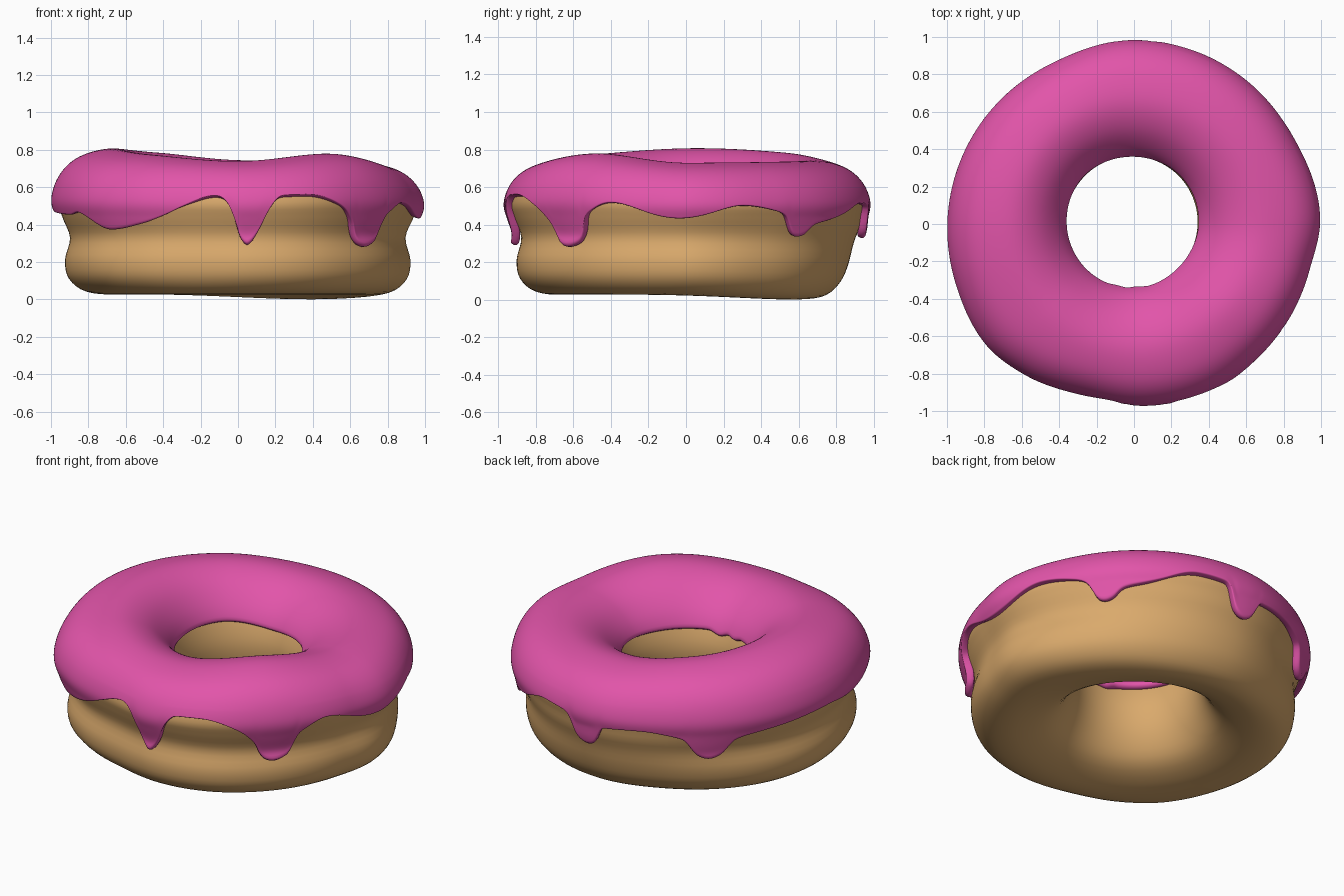
import bpy, math

if "Cube" in bpy.data.objects:
    bpy.data.objects.remove(bpy.data.objects["Cube"])

# Periodic, overshoot-free curve through (angle in degrees, value) pairs
def ring_curve(pts):
    pts = sorted(pts)
    n = len(pts)
    xs = [p[0] for p in pts] + [pts[0][0] + 360]
    ys = [p[1] for p in pts] + [pts[0][1]]
    d = [(ys[i + 1] - ys[i]) / (xs[i + 1] - xs[i]) for i in range(n)]
    m = [0 if d[i - 1] * d[i] <= 0 else 2 * d[i - 1] * d[i] / (d[i - 1] + d[i]) for i in range(n)]
    m.append(m[0])

    def f(a):
        a = (a - xs[0]) % 360 + xs[0]
        i = max(k for k in range(n) if xs[k] <= a)
        h = xs[i + 1] - xs[i]
        t = (a - xs[i]) / h
        return ((1 + 2 * t) * (1 - t) ** 2 * ys[i] + t * (1 - t) ** 2 * h * m[i]
                + t * t * (3 - 2 * t) * ys[i + 1] + t * t * (t - 1) * h * m[i + 1])
    return f

# Dough cross-section (radius, height), from underside outward, over the top, into the hole
PROFILE = [(.65, .03), (.80, .042), (.885, .11), (.905, .21), (.88, .33), (.92, .44), (.94, .52),
           (.90, .62), (.81, .69), (.66, .72), (.53, .68), (.43, .59), (.38, .49),
           (.36, .37), (.39, .22), (.48, .09)]
N = len(PROFILE)

top_height = ring_curve([(-135, .775), (-90, .74), (-45, .78), (0, .73), (45, .735),
                         (90, .745), (130, .785), (175, .808)])
swell = ring_curve([(-160, .03), (-141, .045), (-126, .02), (-104, -.02), (-86, .0), (-65, .01),
                    (-45, 0), (-15, -.005), (2, .02), (30, -.005), (52, .0), (90, .008),
                    (115, -.01), (136, 0), (180, .022)])
# Lower rim of the icing: lobes, gaps and drips
rim = ring_curve([(-170, .47), (-154, .46), (-149, .475), (-135, .38), (-122, .415), (-108, .50),
                  (-97, .545), (-92.5, .51), (-90, .35), (-87, .28), (-83.5, .35), (-80, .49),
                  (-76, .545), (-67, .55), (-55, .50), (-50, .42), (-47, .30), (-43, .275),
                  (-37, .31), (-34, .46), (-25, .515), (-2, .44), (18, .50), (31, .475),
                  (35, .44), (37, .355), (40, .335), (43, .35), (46, .40), (54, .43), (72, .51),
                  (83, .50), (86, .36), (90, .33), (93, .35), (96, .46), (110, .475), (124, .43),
                  (129, .32), (133, .295), (137, .32), (142, .42), (158, .465), (178, .49)])
inner_rim = ring_curve([(-160, .51), (-115, .50), (-105, .485), (-97, .495), (-88, .48),
                        (-75, .5), (-30, .5), (40, .51), (90, .5), (140, .53)])

# Point (radius, height) on the dough at angle a and profile position t
def section(a, t):
    i, u = int(math.floor(t)), t - math.floor(t)
    p = [PROFILE[(i + k) % N] for k in (-1, 0, 1, 2)]
    r, z = [.5 * (2 * p[1][c] + (p[2][c] - p[0][c]) * u
                  + (2 * p[0][c] - 5 * p[1][c] + 4 * p[2][c] - p[3][c]) * u * u
                  + (3 * p[1][c] - p[0][c] - 3 * p[2][c] + p[3][c]) * u ** 3) for c in (0, 1)]
    rad = math.radians(a)
    outer = max(0, (r - .65) / .28)
    inner = max(0, (.65 - r) / .29)
    r += swell(a) * outer
    r -= inner * (.008 + .012 * math.cos(rad) - .01 * math.sin(rad))   # off-centre hole
    low = max(0, 1 - z / .38)
    back = max(0, math.sin(rad)) ** 2
    r += outer * back * (.035 * math.exp(-((z - .34) / .08) ** 2) - .11 * low)   # tapered back
    z -= .028 * low * max(0, math.cos(rad - math.radians(55))) ** 3
    if z > .4:
        z = .4 + (z - .4) * (top_height(a) - .435) / .32
    return r, z

def place(a, r, z):
    return (r * math.cos(math.radians(a)), r * math.sin(math.radians(a)), z)

# Profile position between lo and hi where the section reaches a height
def find_t(a, height, lo, hi):
    rising = section(a, hi)[1] > section(a, lo)[1]
    for _ in range(16):
        mid = (lo + hi) / 2
        if (section(a, mid)[1] < height) == rising:
            lo = mid
        else:
            hi = mid
    return lo

def make_object(name, verts, cols, rows, closed, color):
    faces = []
    for i in range(cols):
        k = (i + 1) % cols
        for j in range(rows if closed else rows - 1):
            l = (j + 1) % rows
            faces.append((i * rows + j, k * rows + j, k * rows + l, i * rows + l))
    mesh = bpy.data.meshes.new(name)
    mesh.from_pydata(verts, [], faces)
    mesh.polygons.foreach_set("use_smooth", [True] * len(faces))
    mat = bpy.data.materials.new(name)
    mat.diffuse_color = color
    mat.use_nodes = True
    mat.node_tree.nodes["Principled BSDF"].inputs["Base Color"].default_value = mat.diffuse_color
    mesh.materials.append(mat)
    ob = bpy.data.objects.new(name, mesh)
    bpy.context.collection.objects.link(ob)
    return ob

# Dough ring
cols, rows = 128, 64
verts = [place(360 * i / cols, *section(360 * i / cols, N * j / rows))
         for i in range(cols) for j in range(rows)]
make_object("dough_ring", verts, cols, rows, True, (.70, .40, .15, 1))

# Icing: a sheet draped over the dough, thickened and rounded
cols, rows, skirt = 240, 34, 12
verts = []
for i in range(cols):
    a = 360 * i / cols
    t0 = find_t(a, rim(a), 3, 7)
    t1 = find_t(a, inner_rim(a), 10, 13.5)
    for j in range(rows):
        if j < skirt:                                          # only the skirt stretches
            t = t0 + (6.7 - t0) * j / skirt
        else:
            t = 6.7 + (t1 - 6.7) * (j - skirt) / (rows - 1 - skirt)
        r, z = section(a, t)
        if r > .75 and z < .5:                                 # drips hang a little proud
            r += .5 * (.5 - z) ** 2
        verts.append(place(a, r, z))
icing = make_object("icing", verts, cols, rows, False, (.76, .09, .40, 1))
solid = icing.modifiers.new("thickness", 'SOLIDIFY')
solid.thickness = .045
solid.offset = .56
sub = icing.modifiers.new("rounding", 'SUBSURF')
sub.levels = sub.render_levels = 1
